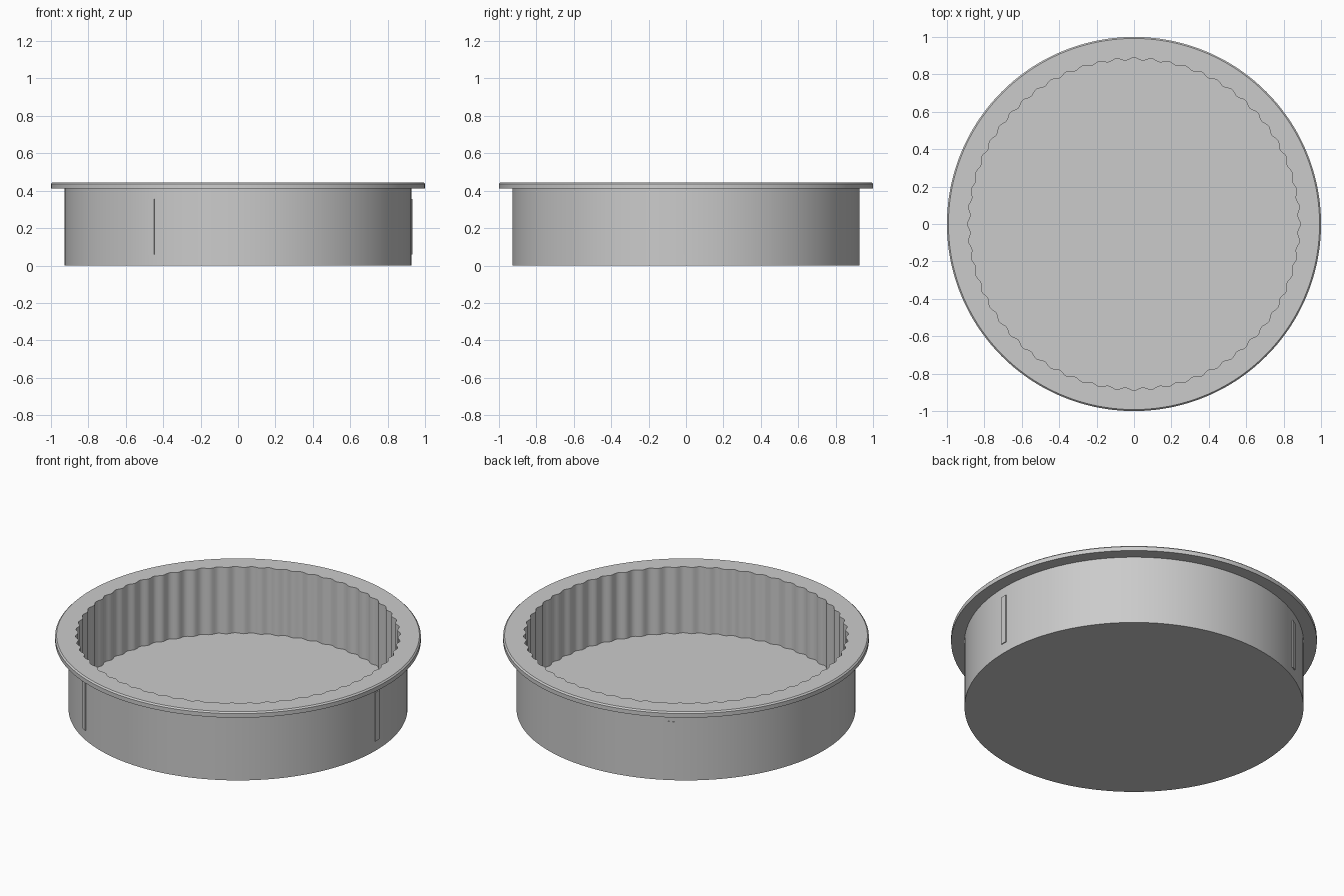
import bpy, bmesh, math

if "Cube" in bpy.data.objects:
    bpy.data.objects.remove(bpy.data.objects["Cube"])

LOBES, PER_LOBE = 60, 8
N = LOBES * PER_LOBE
WALL_R, RIM_Z0, HEIGHT, FLOOR_Z = 0.927, 0.412, 0.445, 0.045


def finish(bm, name):
    bmesh.ops.recalc_face_normals(bm, faces=bm.faces)
    mesh = bpy.data.meshes.new(name)
    bm.to_mesh(mesh)
    bm.free()
    obj = bpy.data.objects.new(name, mesh)
    bpy.context.collection.objects.link(obj)
    return obj


# Flanged dish: stacked rings from the underside, over the rim, into the fluted well
profile = [  # radius, height, flute depth
    (WALL_R, 0, 0), (WALL_R, RIM_Z0, 0), (1.0, RIM_Z0, 0),
    (1.0, HEIGHT - 0.008, 0), (0.992, HEIGHT, 0),
    (0.882, HEIGHT, 0.007), (0.882, FLOOR_Z, 0.007),
]
bm = bmesh.new()
rings = []
for radius, z, depth in profile:
    ring = []
    for i in range(N):
        a = 2 * math.pi * i / N
        r = radius + depth * math.cos(LOBES * a)
        ring.append(bm.verts.new((r * math.cos(a), r * math.sin(a), z)))
    rings.append(ring)
for low, high in zip(rings, rings[1:]):
    for i in range(N):
        j = (i + 1) % N
        bm.faces.new((low[i], low[j], high[j], high[i]))
bm.faces.new(rings[0])
bm.faces.new(rings[-1])
dish = finish(bm, "fluted_dish")
bpy.context.view_layer.objects.active = dish
dish.select_set(True)
bpy.ops.object.shade_smooth_by_angle(angle=math.radians(30))

# Three thin grip ribs around the outer wall
for k in range(3):
    bm = bmesh.new()
    bmesh.ops.create_cube(bm, size=1)
    bmesh.ops.scale(bm, vec=(0.02, 0.038, 0.295), verts=bm.verts)
    bmesh.ops.translate(bm, vec=(WALL_R + 0.005 - 0.01, 0, 0.2075), verts=bm.verts)
    rib = finish(bm, f"grip_rib_{k + 1}")
    rib.rotation_euler.z = k * 2 * math.pi / 3
